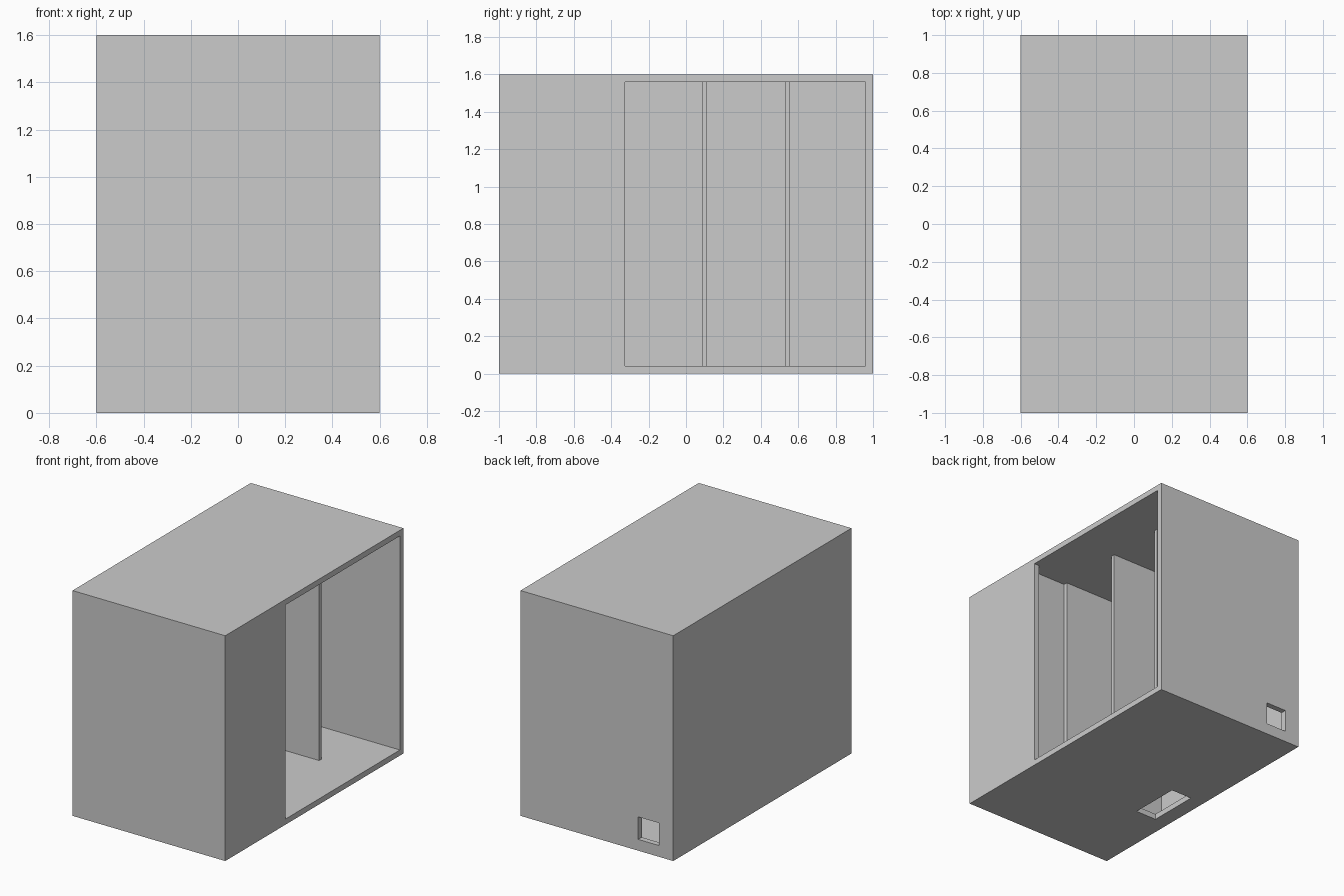
import bpy

if "Cube" in bpy.data.objects:
    bpy.data.objects.remove(bpy.data.objects["Cube"])


def box(name, lo, hi):
    """Axis-aligned box between two corners."""
    size = [h - l for l, h in zip(lo, hi)]
    mid = [(h + l) / 2 for l, h in zip(lo, hi)]
    bpy.ops.mesh.primitive_cube_add(size=1, location=mid)
    ob = bpy.context.object
    ob.name = name
    ob.scale = size
    bpy.ops.object.transform_apply(location=False, rotation=False, scale=True)
    return ob


def cut(target, lo, hi):
    """Subtract a box from the target and discard the cutter."""
    cutter = box("cutter", lo, hi)
    cutter.hide_render = True
    mod = target.modifiers.new("cut", 'BOOLEAN')
    mod.operation = 'DIFFERENCE'
    mod.solver = 'EXACT'
    mod.object = cutter
    bpy.context.view_layer.objects.active = target
    bpy.ops.object.modifier_apply(modifier=mod.name)
    bpy.data.objects.remove(cutter, do_unlink=True)


W = 0.04                 # wall thickness
X, Y, H = 0.6, 1.0, 1.6  # half width, half depth, height
BAY_FRONT = -0.41        # front end of the open bay

# Cabinet body with the inner bay
cabinet = box("cabinet", (-X, -Y, 0), (X, Y, H))
cut(cabinet, (-X + W, BAY_FRONT, W), (X - W, Y - W, H - W))

# Large side opening
cut(cabinet, (0.5, -0.325, W), (X + 0.1, Y - W, H - W))

# Cable hole in the back and slot in the floor
cut(cabinet, (-0.487, 0.9, 0.08), (-0.325, 1.1, 0.24))
cut(cabinet, (-0.49, -0.36, -0.1), (-0.325, 0.01, 0.06))

# Upright dividers, set back from the opening
for name, y0, y1 in (("divider_front", BAY_FRONT, -0.382),
                     ("divider_middle", 0.085, 0.112),
                     ("divider_back", 0.53, 0.557)):
    box(name, (-X + W, y0, W), (0.267, y1, H - W))
